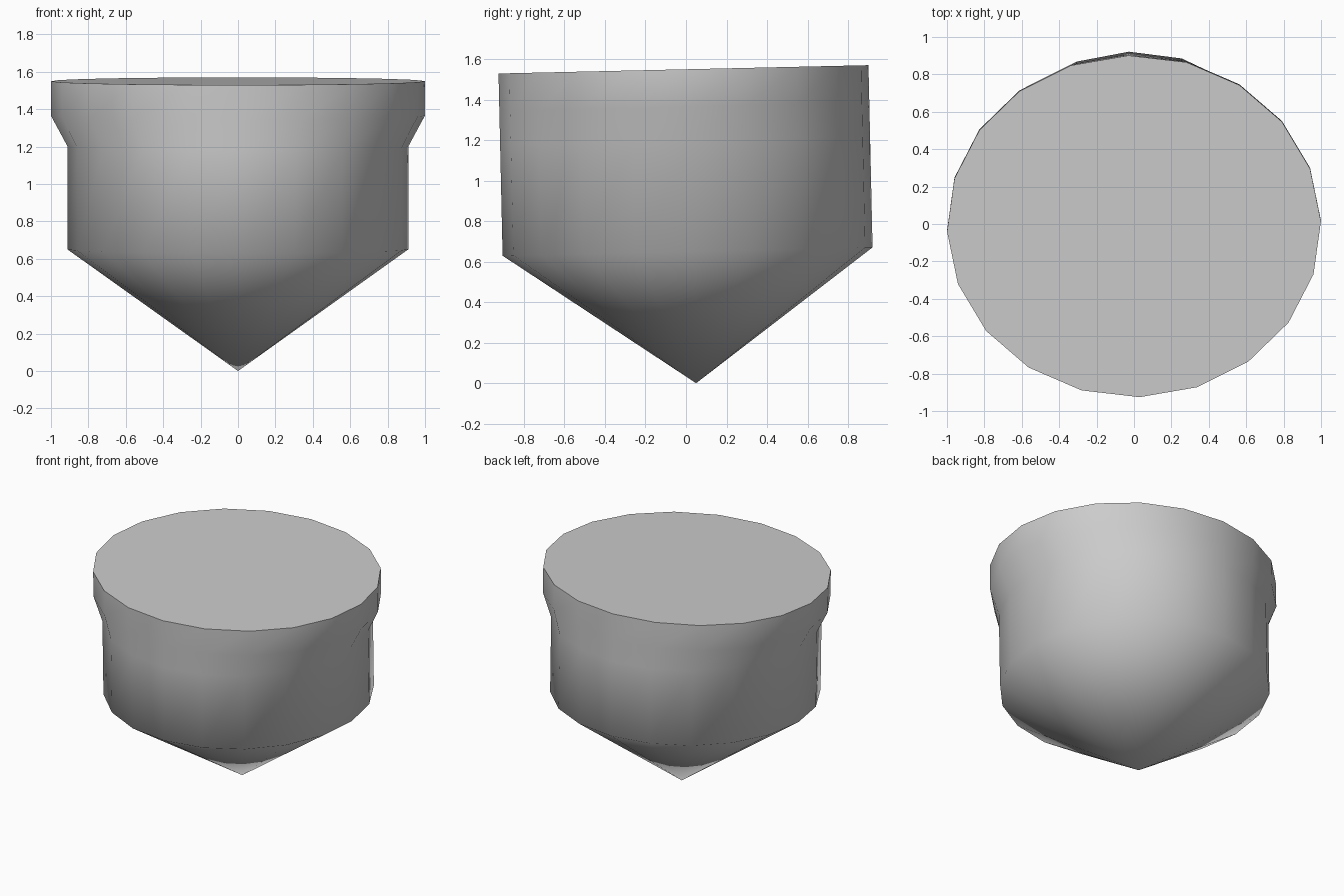
import bpy, bmesh, math

if "Cube" in bpy.data.objects:
    bpy.data.objects.remove(bpy.data.objects["Cube"])

SIDES, TURN, TILT = 20, 0.03, 0.0225
# Rings from the bottom up: height, half width in x (the depth stays constant)
RINGS = [(0.65, 0.911), (1.2, 0.911), (1.365, 1.0), (1.55, 1.0)]
DEPTH = 0.914


def place(x, y, z):
    """Lean the whole body slightly towards the front."""
    return (x, 0.0225 + y * math.cos(TILT) - z * math.sin(TILT),
            y * math.sin(TILT) + z * math.cos(TILT))


bm = bmesh.new()

# Ring vertices
rings = []
for z, width in RINGS:
    angles = [TURN + 2 * math.pi * i / SIDES for i in range(SIDES)]
    rings.append([bm.verts.new(place(width * math.cos(a), DEPTH * math.sin(a), z))
                  for a in angles])
tip = bm.verts.new((0, 0.05, 0))

# Pointed base and flared wall
for i in range(SIDES):
    j = (i + 1) % SIDES
    bm.faces.new((tip, rings[0][j], rings[0][i]))
    for low, high in zip(rings, rings[1:]):
        bm.faces.new((low[i], low[j], high[j], high[i]))
for face in bm.faces:
    face.smooth = True

# Flat top with a crisp rim
top = bm.faces.new(rings[-1])
top.smooth = False
for edge in top.edges:
    edge.smooth = False

mesh = bpy.data.meshes.new("pointed_body")
bm.to_mesh(mesh)
bm.free()
bpy.context.collection.objects.link(bpy.data.objects.new("pointed_body", mesh))
